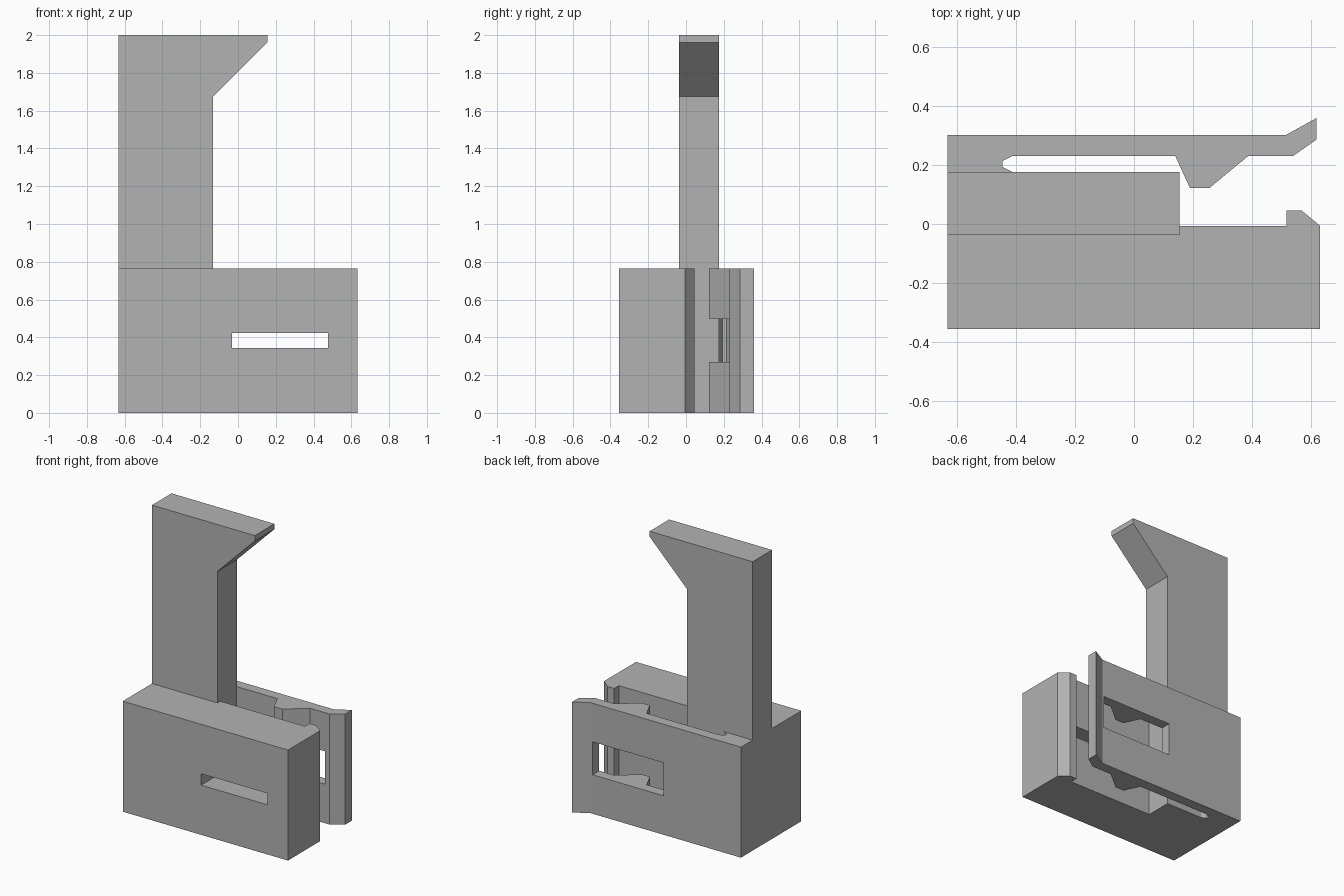
import bpy, bmesh
from mathutils import Vector

cube = bpy.data.objects.get("Cube")
if cube:
    bpy.data.objects.remove(cube, do_unlink=True)

grey = bpy.data.materials.new("plain grey")
grey.use_nodes = True
colour = (0.45, 0.45, 0.45, 1)
grey.diffuse_color = colour
grey.node_tree.nodes["Principled BSDF"].inputs["Base Color"].default_value = colour


def prism(name, points, sweep):
    """Sweep a closed outline of 3D points along a vector."""
    bm = bmesh.new()
    face = bm.faces.new([bm.verts.new(p) for p in points])
    result = bmesh.ops.extrude_face_region(bm, geom=[face])
    verts = [g for g in result["geom"] if isinstance(g, bmesh.types.BMVert)]
    bmesh.ops.translate(bm, verts=verts, vec=Vector(sweep))
    bmesh.ops.recalc_face_normals(bm, faces=bm.faces)
    mesh = bpy.data.meshes.new(name)
    bm.to_mesh(mesh)
    bm.free()
    mesh.materials.append(grey)
    obj = bpy.data.objects.new(name, mesh)
    bpy.context.collection.objects.link(obj)
    return obj


def cut_box(target, x0, x1, y0, y1, z0, z1):
    """Cut a rectangular opening running along y."""
    cutter = prism("opening_cutter",
                   [(x0, y0, z0), (x1, y0, z0), (x1, y0, z1), (x0, y0, z1)],
                   (0, y1 - y0, 0))
    cutter.hide_render = True
    mod = target.modifiers.new("opening", "BOOLEAN")
    mod.operation = "DIFFERENCE"
    mod.solver = "EXACT"
    mod.object = cutter
    bpy.context.view_layer.objects.active = target
    bpy.ops.object.modifier_apply(modifier=mod.name)
    bpy.data.objects.remove(cutter, do_unlink=True)


HEIGHT = 0.765
LEFT, RIGHT = -0.633, 0.632

# Clip body: thick block, end lip, and springy arm with a tooth and flared tip
block = [(LEFT, -0.356), (RIGHT, -0.356), (RIGHT, -0.006)]
lip = [(0.57, 0.045), (0.518, 0.045), (0.518, -0.006)]
slot = [(-0.132, -0.006), (-0.132, 0.176), (-0.412, 0.176),
        (-0.447, 0.194), (-0.447, 0.214), (-0.412, 0.231)]
tooth = [(0.14, 0.231), (0.19, 0.122), (0.256, 0.122), (0.388, 0.231)]
flare = [(0.54, 0.231), (0.62, 0.287), (0.62, 0.36), (0.517, 0.303)]
outline = block + lip + slot + tooth + flare + [(LEFT, 0.303)]
body = prism("clip_body", [(x, y, 0) for x, y in outline], (0, 0, HEIGHT))

# Narrow slot through the block, larger window through the arm and tooth
cut_box(body, -0.033, 0.476, -0.5, 0.02, 0.344, 0.423)
cut_box(body, -0.04, 0.503, 0.06, 0.5, 0.27, 0.498)

# Upright with an overhanging sloped hook
hook = [(LEFT, HEIGHT), (-0.132, HEIGHT), (-0.132, 1.675),
        (0.155, 1.962), (0.155, 2), (LEFT, 2)]
prism("upright_hook", [(x, -0.037, z) for x, z in hook], (0, 0.213, 0))
